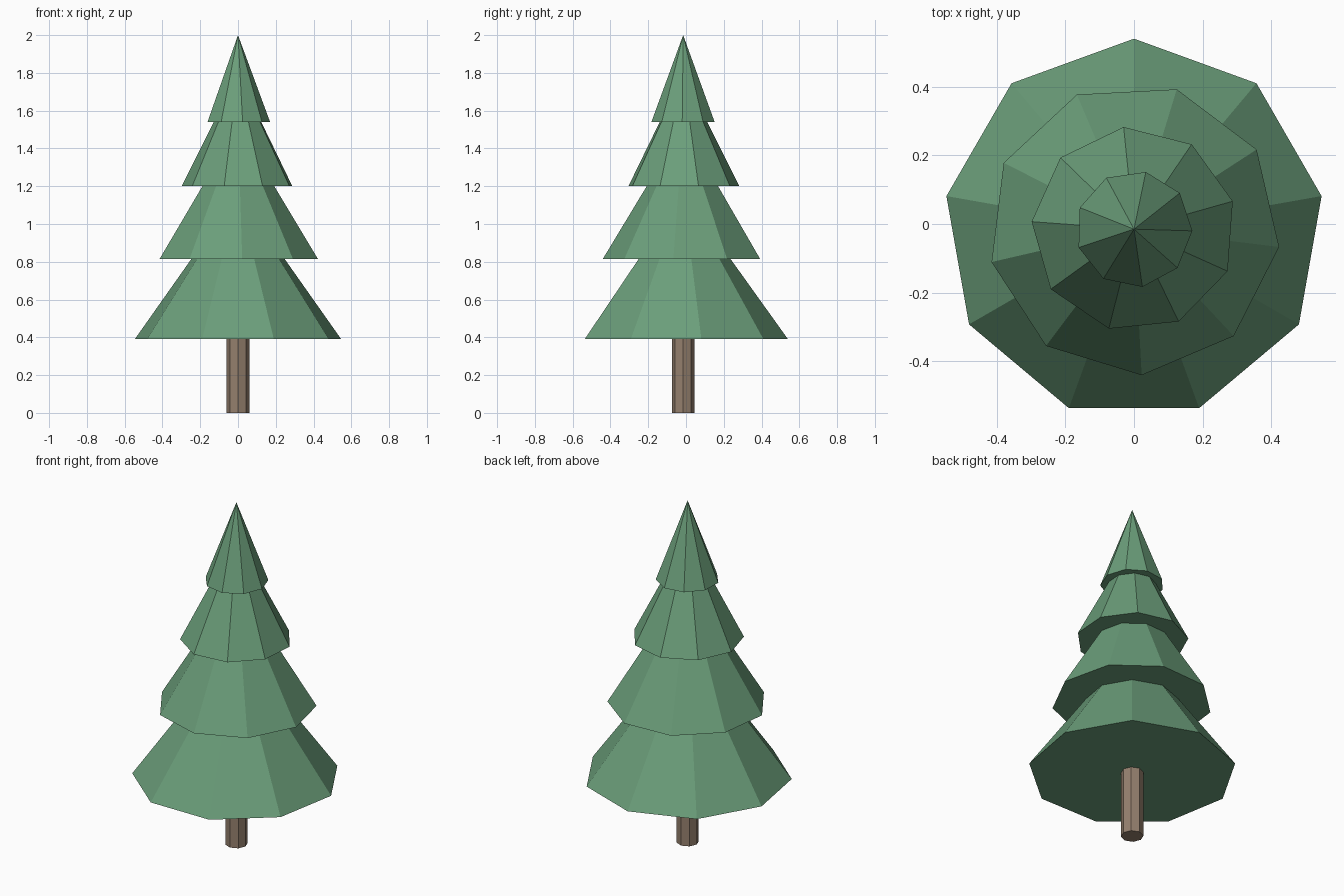
import bpy
import math

if "Cube" in bpy.data.objects:
    bpy.data.objects.remove(bpy.data.objects["Cube"])

CENTRE_Y = -0.015


def material(name, colour):
    mat = bpy.data.materials.new(name)
    mat.diffuse_color = (*colour, 1.0)
    mat.use_nodes = True
    mat.node_tree.nodes["Principled BSDF"].inputs["Base Color"].default_value = mat.diffuse_color
    return mat


leaf_green = material("leaf green", (0.147, 0.342, 0.195))
bark_brown = material("bark brown", (0.30, 0.216, 0.156))


def cone(name, sides, r_bottom, r_top, z_bottom, z_top, first_angle, mat):
    """Faceted cone or prism with its first corner at first_angle degrees."""
    # the primitive places its first corner on +y
    bpy.ops.mesh.primitive_cone_add(
        vertices=sides, radius1=r_bottom, radius2=r_top, depth=z_top - z_bottom,
        location=(0, CENTRE_Y, (z_bottom + z_top) / 2),
        rotation=(0, 0, math.radians(first_angle - 90)))
    obj = bpy.context.object
    obj.name = name
    obj.data.materials.append(mat)
    return obj


# trunk, ending just inside the lowest branches
cone("trunk", 8, 0.06, 0.06, 0.0, 0.45, 90, bark_brown)

# four overlapping nine-sided branch tiers, each twisted differently
tiers = [
    ("bottom_branches", 0.555, 0.39, 1.165, 90),
    ("lower_branches", 0.426, 0.815, 1.52, 73),
    ("upper_branches", 0.299, 1.20, 1.795, 95.8),
    ("tree_top", 0.170, 1.54, 2.0, 78.3),
]
for name, radius, z_bottom, z_tip, angle in tiers:
    cone(name, 9, radius, 0.0, z_bottom, z_tip, angle, leaf_green)
